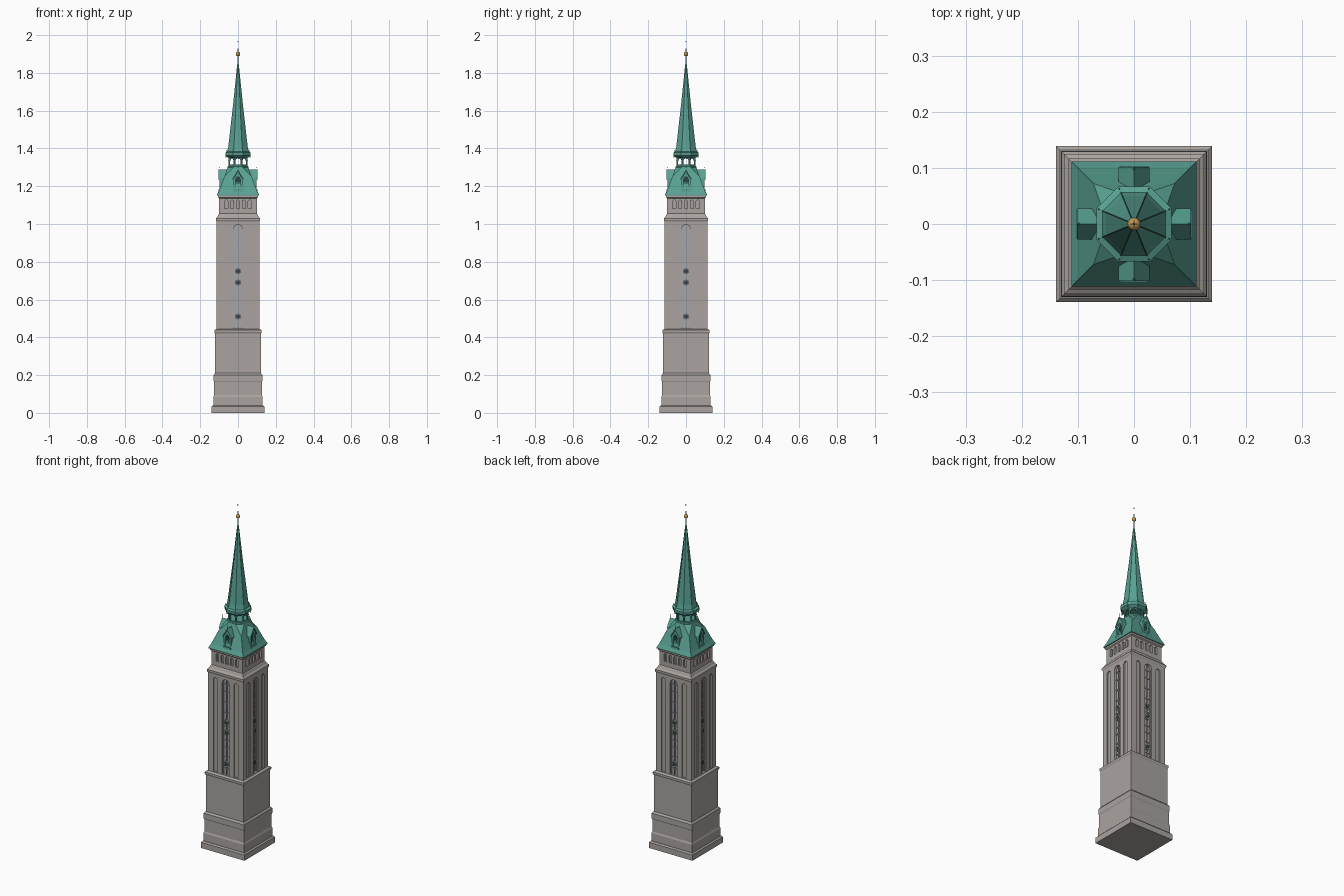
import bpy, bmesh, math
from mathutils import Matrix, Vector

if "Cube" in bpy.data.objects:
    bpy.data.objects.remove(bpy.data.objects["Cube"])

def material(name, *rgb):
    m = bpy.data.materials.new(name)
    m.diffuse_color = (*rgb, 1)
    m.use_nodes = True
    m.node_tree.nodes["Principled BSDF"].inputs["Base Color"].default_value = m.diffuse_color
    return m

STONE = material("stone", .40, .37, .35)
COPPER = material("copper", .10, .36, .29)
GLASS = material("glass", .36, .38, .41)
DARK = material("dark_opening", .03, .06, .06)
GOLD = material("gold", .55, .33, .08)

def finish(name, bm, mat, turns=1, smooth=False):
    """Repeat the geometry round the z axis and make it an object."""
    base = bm.verts[:] + bm.edges[:] + bm.faces[:]
    for i in range(1, turns):
        new = bmesh.ops.duplicate(bm, geom=base)["geom"]
        bmesh.ops.rotate(bm, verts=[v for v in new if isinstance(v, bmesh.types.BMVert)],
                         matrix=Matrix.Rotation(i * math.tau / turns, 3, 'Z'))
    bmesh.ops.recalc_face_normals(bm, faces=bm.faces[:])
    for f in bm.faces:
        f.smooth = smooth
    me = bpy.data.meshes.new(name)
    bm.to_mesh(me)
    bm.free()
    ob = bpy.data.objects.new(name, me)
    bpy.context.collection.objects.link(ob)
    me.materials.append(mat)
    return ob

def loft(bm, rings):
    """Skin a list of equal-length point rings and cap both ends."""
    rows = [[bm.verts.new(p) for p in r] for r in rings]
    n = len(rows[0])
    for a, b in zip(rows, rows[1:]):
        for i in range(n):
            bm.faces.new((a[i], a[(i + 1) % n], b[(i + 1) % n], b[i]))
    bm.faces.new(rows[0][::-1])
    bm.faces.new(rows[-1])

def tower(name, n, profile, mat):
    """Regular n-sided solid; profile holds (half width across flats, z)."""
    bm = bmesh.new()
    k = 1 / math.cos(math.pi / n)
    loft(bm, [[(r * k * math.cos((i + .5) * math.tau / n), r * k * math.sin((i + .5) * math.tau / n), z)
               for i in range(n)] for r, z in profile])
    return finish(name, bm, mat)

def prism(bm, pts, y0, y1):
    loft(bm, [[(x, y, z) for x, z in pts] for y in (y0, y1)])

def box(bm, x0, x1, y0, y1, z0, z1):
    prism(bm, [(x0, z0), (x1, z0), (x1, z1), (x0, z1)], y0, y1)

def arch(cx, hw, z0, spring, rise=None, n=8):
    rise = rise or hw
    return [(cx - hw, z0), (cx + hw, z0)] + [
        (cx + hw * math.cos(math.pi * i / n), spring + rise * math.sin(math.pi * i / n)) for i in range(n + 1)]

def disc(cz, r, n=12):
    return [(r * math.cos(i * math.tau / n), cz + r * math.sin(i * math.tau / n)) for i in range(n)]

def rod(bm, a, b, r0, r1=None, n=6):
    a, b = Vector(a), Vector(b)
    m = Matrix.Translation((a + b) / 2) @ (b - a).to_track_quat('Z', 'Y').to_matrix().to_4x4()
    bmesh.ops.create_cone(bm, cap_ends=True, segments=n, radius1=r0,
                          radius2=r0 if r1 is None else r1, depth=(b - a).length, matrix=m)

def ball(bm, p, r, u=12, v=8):
    bmesh.ops.create_uvsphere(bm, u_segments=u, v_segments=v, radius=r, matrix=Matrix.Translation(p))

def carve(ob, shapes, y0, y1):
    """Cut outlines given as (points, depth y1) into all four sides."""
    bm = bmesh.new()
    for pts, depth in shapes:
        prism(bm, pts, y0, y1 + depth)
    cutter = finish("cutter", bm, STONE, 4)
    cutter.hide_render = True
    mod = ob.modifiers.new("cut", 'BOOLEAN')
    mod.object, mod.solver = cutter, 'EXACT'
    ev = ob.evaluated_get(bpy.context.evaluated_depsgraph_get())
    me = bpy.data.meshes.new_from_object(ev)
    ob.modifiers.clear()
    ob.data = me
    bpy.data.objects.remove(cutter)

# stepped base
tower("base", 4, [(.139, 0), (.139, .033), (.132, .04), (.130, .04), (.130, .085), (.126, .095), (.126, .165),
                  (.129, .17), (.129, .2), (.121, .21), (.121, .42), (.125, .428), (.125, .438), (.114, .445)], STONE)

# shaft with a tall window and two blind niches per side
shaft = tower("shaft", 4, [(.113, .44), (.113, 1.02)], STONE)
carve(shaft, [(arch(0, .022, .448, .975), .016)] +
      [(arch(s * .066, .013, .448, .98), .007) for s in (-1, 1)], -.13, -.113)

# window glass, tracery and roundels
bm = bmesh.new()
prism(bm, arch(0, .0215, .449, .975), -.0995, -.0965)
finish("window_glass", bm, GLASS, 4)
bm = bmesh.new()
box(bm, -.0015, .0015, -.105, -.098, .449, .99)
for s in (-1, 1):
    box(bm, s * .021 - .002, s * .021 + .002, -.106, -.098, .449, .975)
for z in (.48, .545, .60, .64, .72, .80, .86, .92, .965):
    box(bm, -.021, .021, -.104, -.098, z - .003, z + .003)
for z in (.51, .69, .75):
    prism(bm, disc(z, .016), -.108, -.098)
finish("window_tracery", bm, STONE, 4)
bm = bmesh.new()
for z in (.51, .69, .75):
    prism(bm, disc(z, .011), -.109, -.1)
finish("window_roundels", bm, DARK, 4)

# cornice and arcaded frieze
tower("cornice", 4, [(.113, 1.012), (.117, 1.02), (.117, 1.03), (.108, 1.04), (.104, 1.05), (.1, 1.055)], STONE)
frieze = tower("frieze", 4, [(.1, 1.045), (.1, 1.135), (.105, 1.14), (.105, 1.152)], STONE)
carve(frieze, [(arch(i * .031, .0085, 1.082, 1.118, n=6), .012) for i in range(-2, 3)], -.12, -.1)

# flared roof: a square turning into an octagon
bm = bmesh.new()
rings = []
for h, c, z in ((.111, .0005, 1.15), (.111, .0005, 1.156), (.101, .0005, 1.175),
                (.072, .0005, 1.252), (.055, .032, 1.3)):
    q = [(h, -h + c), (h, h - c)]
    rings.append([(x * math.cos(a) - y * math.sin(a), x * math.sin(a) + y * math.cos(a), z)
                  for a in (0, math.pi / 2, math.pi, -math.pi / 2) for x, y in q])
loft(bm, rings)
finish("roof", bm, COPPER)

# dormers with gabled roofs, shuttered openings and finials
bm = bmesh.new()
prism(bm, [(-.023, 1.17), (.023, 1.17), (.023, 1.24), (0, 1.278), (-.023, 1.24)], -.098, -.05)
dormer = finish("dormers", bm, COPPER, 4)
carve(dormer, [(arch(0, .013, 1.185, 1.225, .026), .014)], -.12, -.098)
bm = bmesh.new()
prism(bm, [(-.028, 1.235), (0, 1.280), (.028, 1.235), (.028, 1.242), (0, 1.288), (-.028, 1.242)], -.102, -.052)
box(bm, -.025, .025, -.103, -.097, 1.172, 1.183)
finish("dormer_roofs", bm, COPPER, 4)
bm = bmesh.new()
prism(bm, arch(0, .0128, 1.186, 1.225, .0255), -.086, -.083)
finish("dormer_openings", bm, DARK, 4)
bm = bmesh.new()
box(bm, -.001, .001, -.094, -.084, 1.185, 1.25)
for z in (1.2, 1.222):
    box(bm, -.013, .013, -.092, -.084, z - .0015, z + .0015)
rod(bm, (0, -.098, 1.28), (0, -.098, 1.308), .001)
ball(bm, (0, -.098, 1.3), .0025, 8, 6)
finish("dormer_bars_and_finials", bm, COPPER, 4)

# open octagonal lantern
tower("lantern_floor", 8, [(.055, 1.298), (.055, 1.304), (.050, 1.308), (.050, 1.314)], COPPER)
bm = bmesh.new()
a = math.pi / 8
k = .046 / math.cos(a)
p = (k * math.sin(a), -k * math.cos(a))
rod(bm, (*p, 1.31), (*p, 1.355), .0045, n=8)
rod(bm, (*p, 1.335), (*p, 1.34), .006, n=8)
prism(bm, [(.018, 1.36), (.018, 1.333)] + [(.014 * math.cos(math.pi * i / 8), 1.333 + .014 * math.sin(math.pi * i / 8))
      for i in range(9)] + [(-.018, 1.333), (-.018, 1.36)], -.048, -.043)
finish("lantern_arcade", bm, COPPER, 8)

# spire with eave, ribs and eave knobs
tower("spire", 8, [(.05, 1.35), (.066, 1.362), (.067, 1.378), (.056, 1.384), (.050, 1.41),
                   (.025, 1.63), (.003, 1.845)], COPPER)
bm = bmesh.new()
s = 1 / math.cos(a)
def corner(r, z):
    return (r * s * math.sin(a), -r * s * math.cos(a), z)
for (r0, z0), (r1, z1) in (((.056, 1.384), (.050, 1.41)), ((.050, 1.41), (.025, 1.63)), ((.025, 1.63), (.003, 1.845))):
    rod(bm, corner(r0, z0), corner(r1, z1), .0014, n=5)
rod(bm, corner(.063, 1.352), corner(.063, 1.392), .003, .001)
finish("spire_ribs", bm, COPPER, 8)

# gilded ball on its rod, topped by a small cross
bm = bmesh.new()
rod(bm, (0, 0, 1.83), (0, 0, 1.93), .0035, .002, 8)
finish("finial_rod", bm, COPPER)
bm = bmesh.new()
ball(bm, (0, 0, 1.9), .0115, 16, 10)
finish("finial_ball", bm, GOLD, smooth=True)
bm = bmesh.new()
rod(bm, (0, 0, 1.92), (0, 0, 2.0), .001)
rod(bm, (-.006, 0, 1.965), (.006, 0, 1.965), .001)
rod(bm, (0, -.006, 1.965), (0, .006, 1.965), .001)
finish("finial_cross", bm, GOLD)
